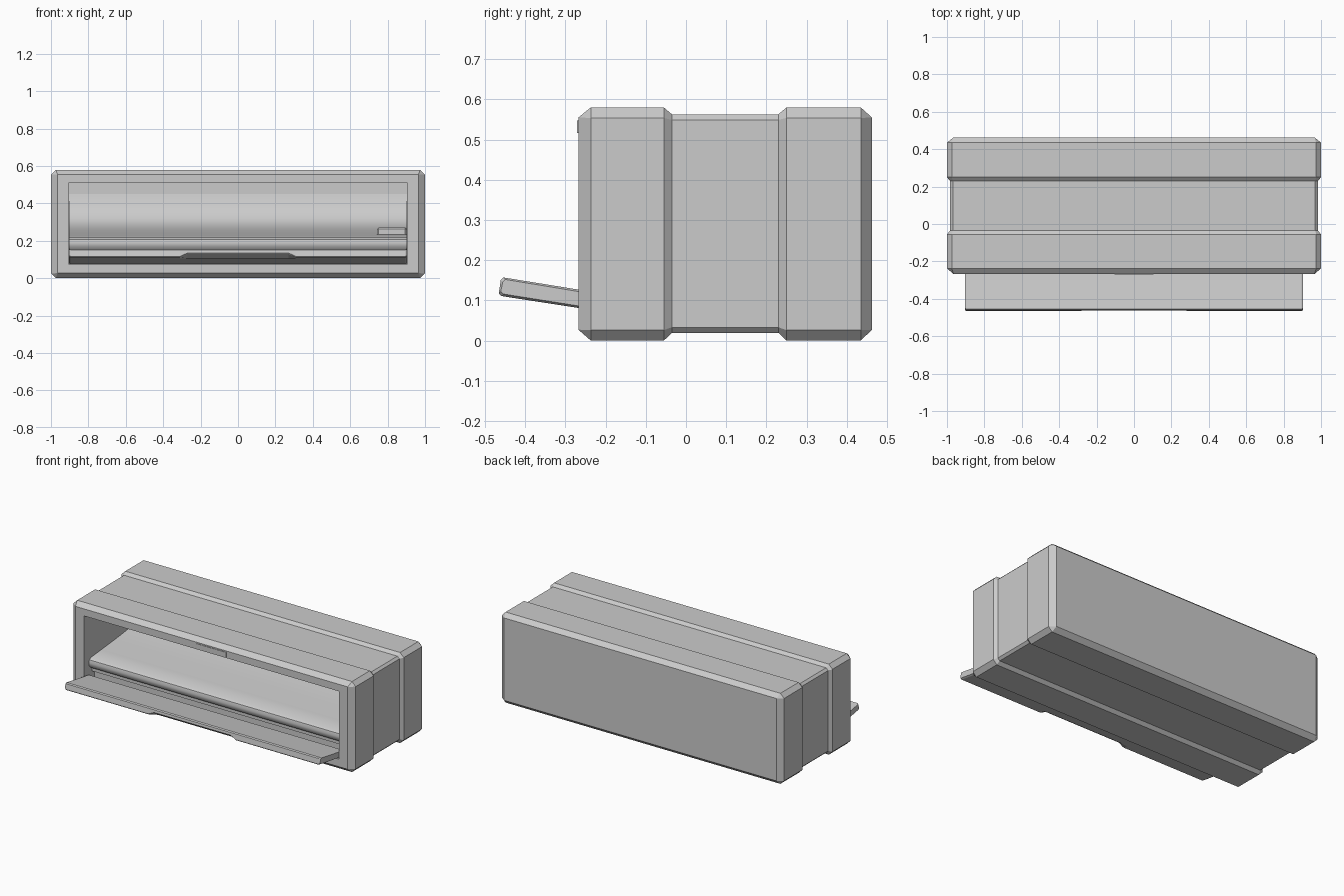
import bpy, bmesh

if "Cube" in bpy.data.objects:
    bpy.data.objects.remove(bpy.data.objects["Cube"])


def loft(name, rings, smooth=False):
    """Skin a list of equal-length point rings and cap both ends."""
    bm = bmesh.new()
    vs = [[bm.verts.new(p) for p in r] for r in rings]
    n = len(vs[0])
    for a, b in zip(vs, vs[1:]):
        for i in range(n):
            j = (i + 1) % n
            bm.faces.new((a[i], a[j], b[j], b[i]))
    bm.faces.new(vs[0])
    bm.faces.new(vs[-1])
    bmesh.ops.remove_doubles(bm, verts=bm.verts, dist=0.0002)
    bmesh.ops.recalc_face_normals(bm, faces=bm.faces)
    me = bpy.data.meshes.new(name)
    bm.to_mesh(me)
    bm.free()
    ob = bpy.data.objects.new(name, me)
    bpy.context.collection.objects.link(ob)
    if smooth:
        bpy.context.view_layer.objects.active = ob
        ob.select_set(True)
        bpy.ops.object.shade_smooth_by_angle(angle=0.6)
        ob.select_set(False)
    return ob


def section(y, x, z0, z1, c=0.0):
    """Rectangle in the xz plane with cut corners."""
    return [(-x + c, y, z0), (x - c, y, z0), (x, y, z0 + c), (x, y, z1 - c),
            (x - c, y, z1), (-x + c, y, z1), (-x, y, z1 - c), (-x, y, z0 + c)]


def along_x(profile, x):
    return [(x, y, z) for y, z in profile]


def block(name, x0, x1, y0, y1, z0, z1, bevel):
    """Small box with cut edges."""
    r = [(y0, z0), (y1, z0), (y1, z1), (y0, z1)]
    ob = loft(name, [along_x(r, x0), along_x(r, x1)])
    if bevel:
        m = ob.modifiers.new("bevel", "BEVEL")
        m.width, m.segments = bevel, 1
    return ob


# Housing: cavity, front frame, two raised bands with a waist, back
loft("housing", [
    section(0.42, 0.905, 0.075, 0.51),
    section(-0.268, 0.905, 0.075, 0.51),
    section(-0.268, 0.965, 0.027, 0.555),
    section(-0.237, 1.0, 0.0, 0.58, 0.026),
    section(-0.055, 1.0, 0.0, 0.58, 0.026),
    section(-0.035, 0.983, 0.019, 0.563, 0.014),
    section(0.23, 0.983, 0.019, 0.563, 0.014),
    section(0.25, 1.0, 0.0, 0.58, 0.026),
    section(0.435, 1.0, 0.0, 0.58, 0.026),
    section(0.463, 0.965, 0.027, 0.555),
])

# Inner deck: rounded nose, gentle rise towards the back, lower lip
deck = [(0.42, 0.075), (-0.16, 0.075), (-0.16, 0.12), (-0.185, 0.125),
        (-0.185, 0.15), (-0.203, 0.155), (-0.215, 0.17), (-0.219, 0.19),
        (-0.214, 0.208), (-0.2, 0.217), (-0.1, 0.226), (0.05, 0.24),
        (0.2, 0.258), (0.3, 0.28), (0.37, 0.32), (0.405, 0.38), (0.42, 0.45)]
loft("inner_deck", [along_x(deck, x) for x in (-0.904, 0.904)], smooth=True)

# Small control box on the deck
block("control_box", 0.742, 0.904, -0.03, 0.1, 0.215, 0.272, 0.01)

# Open front flap with a raised finger notch in the middle of its lower edge
plain = [(-0.455, 0.157), (-0.461, 0.151), (-0.466, 0.117), (-0.46, 0.111),
         (-0.43, 0.106), (-0.235, 0.076), (-0.232, 0.121)]
notch = [(-0.455, 0.157), (-0.461, 0.151), (-0.463, 0.135), (-0.459, 0.13),
         (-0.425, 0.106), (-0.235, 0.076), (-0.232, 0.121)]
cy = sum(p[0] for p in plain) / 7
end = [(y + (0.005 if y < cy else 0), z + (0.005 if z < 0.1 + (y < cy) * 0.03 else -0.005))
       for y, z in plain]
half = [(end, 0.904), (plain, 0.895), (plain, 0.31), (notch, 0.27)]
loft("front_flap", [along_x(p, -x) for p, x in half] +
     [along_x(p, x) for p, x in reversed(half)])

# Thin blank plate above the opening
block("front_plate", -0.105, 0.105, -0.271, -0.266, 0.517, 0.547, 0)
